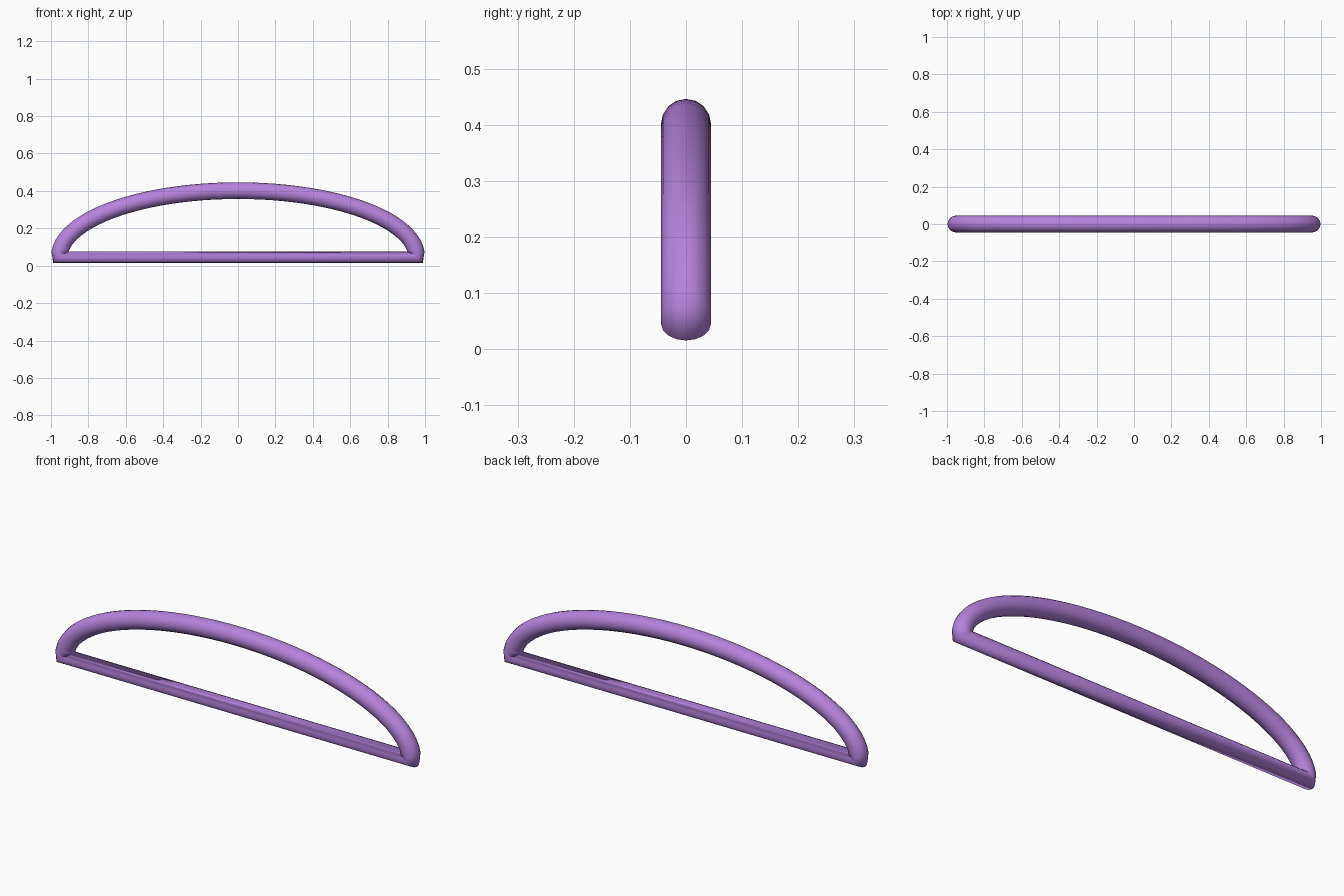
import bpy, math

if "Cube" in bpy.data.objects:
    bpy.data.objects.remove(bpy.data.objects["Cube"])

# Material
mat = bpy.data.materials.new("purple")
mat.diffuse_color = (0.46, 0.23, 0.72, 1)
mat.use_nodes = True
mat.node_tree.nodes["Principled BSDF"].inputs["Base Color"].default_value = mat.diffuse_color

# Half-ellipse path, closed by a straight bar; the start point is repeated
R, A, B, Z0, N = 0.0445, 0.9555, 0.356, 0.0455, 48
pts = [(A * math.cos(math.pi * i / N), 0, Z0 + B * math.sin(math.pi * i / N)) for i in range(N + 1)]
pts.append(pts[0])

curve = bpy.data.curves.new("arched_handle", "CURVE")
curve.dimensions = "3D"
curve.bevel_depth = R
curve.bevel_resolution = 6
spline = curve.splines.new("POLY")
spline.points.add(len(pts) - 1)
for p, co in zip(spline.points, pts):
    p.co = (*co, 1)
spline.use_cyclic_u = True
spline.use_smooth = True

# Turn the sweep into a mesh
tmp = bpy.data.objects.new("path", curve)
bpy.context.collection.objects.link(tmp)
mesh = bpy.data.meshes.new_from_object(tmp.evaluated_get(bpy.context.evaluated_depsgraph_get()))
bpy.data.objects.remove(tmp)
handle = bpy.data.objects.new("arched_handle", mesh)
bpy.context.collection.objects.link(handle)
mesh.materials.clear()
mesh.materials.append(mat)
